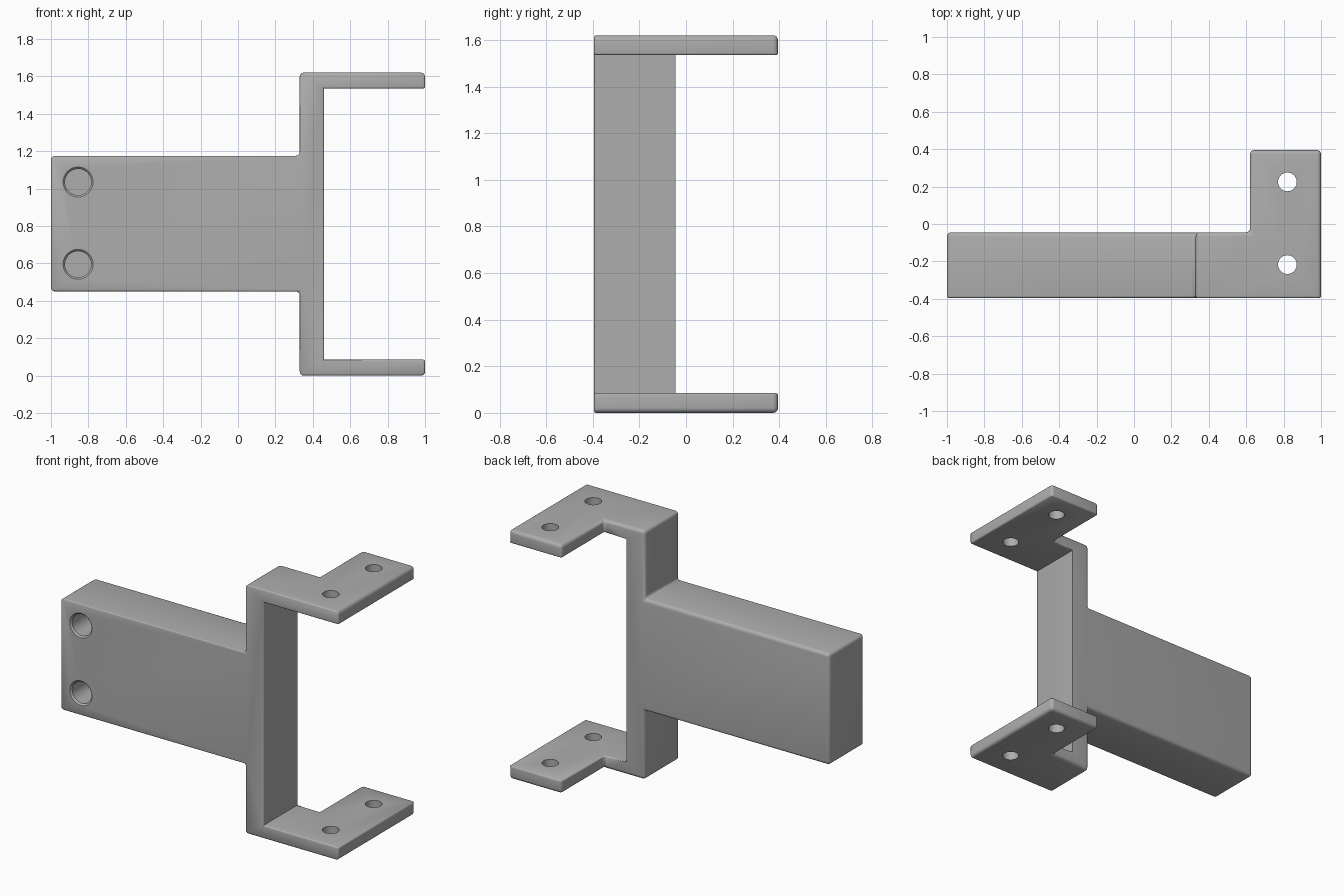
import bpy
import bmesh
from math import radians
from mathutils import Matrix, Vector

if "Cube" in bpy.data.objects:
    bpy.data.objects.remove(bpy.data.objects["Cube"], do_unlink=True)

FRONT, BACK, REAR = -0.395, -0.045, 0.395   # depth of body and of plates
TOP, THICK = 1.62, 0.085
COL_L, COL_R = 0.33, 0.46                   # column sides

grey = bpy.data.materials.new("grey_metal")
grey.use_nodes = True
colour = (0.42, 0.42, 0.42, 1)
grey.diffuse_color = colour
grey.node_tree.nodes["Principled BSDF"].inputs["Base Color"].default_value = colour


def add_object(name, bm):
    bmesh.ops.recalc_face_normals(bm, faces=bm.faces)
    mesh = bpy.data.meshes.new(name)
    bm.to_mesh(mesh)
    bm.free()
    mesh.materials.append(grey)
    obj = bpy.data.objects.new(name, mesh)
    bpy.context.collection.objects.link(obj)
    return obj


def extrude_profile(name, points, offset):
    bm = bmesh.new()
    face = bm.faces.new([bm.verts.new(p) for p in points])
    moved = bmesh.ops.extrude_face_region(bm, geom=[face])["geom"]
    verts = [g for g in moved if isinstance(g, bmesh.types.BMVert)]
    bmesh.ops.translate(bm, vec=offset, verts=verts)
    return add_object(name, bm)


def cone_cutter(name, centre, r1, r2, depth, tilt=0):
    bm = bmesh.new()
    bmesh.ops.create_cone(bm, cap_ends=True, segments=48, radius1=r1, radius2=r2, depth=depth,
                          matrix=Matrix.Translation(centre) @ Matrix.Rotation(radians(tilt), 4, "X"))
    cutter = add_object(name, bm)
    cutter.hide_render = True
    return cutter


def boolean(obj, other, operation):
    mod = obj.modifiers.new("Boolean", "BOOLEAN")
    mod.object, mod.operation, mod.solver = other, operation, "EXACT"


def apply_all(obj):
    bpy.context.view_layer.update()
    result = obj.evaluated_get(bpy.context.evaluated_depsgraph_get())
    mesh = bpy.data.meshes.new_from_object(result)
    obj.modifiers.clear()
    obj.data = mesh


# Bracket body: the front outline crossed with the L-shaped plan
half = [(1, TOP), (1, TOP - THICK), (COL_R, TOP - THICK)]
upper = [(-1, 1.175), (COL_L, 1.175), (COL_L, TOP)]
lower = [(COL_R, THICK), (1, THICK), (1, 0), (COL_L, 0), (COL_L, 0.45), (-1, 0.45)]
outline = [(x, FRONT, z) for x, z in upper + half + lower]
bracket = extrude_profile("mounting_bracket", outline, Vector((0, REAR - FRONT, 0)))

plan = [(-1.1, -0.6), (1.1, -0.6), (1.1, 0.6), (0.62, 0.6), (0.62, BACK), (-1.1, BACK)]
plan_cutter = extrude_profile("plan_cutter", [(x, y, -0.2) for x, y in plan], Vector((0, 0, 2)))
boolean(bracket, plan_cutter, "INTERSECT")
apply_all(bracket)
bpy.data.objects.remove(plan_cutter, do_unlink=True)

# Rounded edges: fine on the front and inside the jaws, sharp in the jaw corners
bm = bmesh.new()
bm.from_mesh(bracket.data)
bmesh.ops.dissolve_limit(bm, angle_limit=0.01, verts=bm.verts, edges=bm.edges)
weight = bm.edges.layers.float.new("bevel_weight_edge")


def lies_on(edge, axis, value):
    return all(abs(v.co[axis] - value) < 0.001 for v in edge.verts)


for e in bm.edges:
    inside = lies_on(e, 2, THICK) or lies_on(e, 2, TOP - THICK)
    if lies_on(e, 1, FRONT):
        e[weight] = 0.45
    elif lies_on(e, 0, COL_R):
        e[weight] = 0
    else:
        e[weight] = 0.45 if inside else 1
bm.to_mesh(bracket.data)
bm.free()
bevel = bracket.modifiers.new("Bevel", "BEVEL")
bevel.limit_method = "WEIGHT"
bevel.width = 0.022
bevel.segments = 4
apply_all(bracket)

# Screw holes through both plates, countersunk blind holes in the arm
cutters = [cone_cutter("plate_hole_cutter", (0.82, y, 0.8), 0.05, 0.05, 2) for y in (-0.217, 0.225)]
for z in (0.595, 1.035):
    cutters.append(cone_cutter("arm_hole_cutter", (-0.855, FRONT + 0.1, z), 0.07, 0.07, 0.3, 90))
    cutters.append(cone_cutter("countersink_cutter", (-0.855, FRONT, z), 0.07, 0.09, 0.02, 90))
for cutter in cutters:
    boolean(bracket, cutter, "DIFFERENCE")
apply_all(bracket)
for cutter in cutters:
    bpy.data.objects.remove(cutter, do_unlink=True)

# Smooth shading with crisp edges
bpy.ops.object.select_all(action="DESELECT")
bracket.select_set(True)
bpy.context.view_layer.objects.active = bracket
bpy.ops.object.shade_smooth_by_angle(angle=radians(35))
